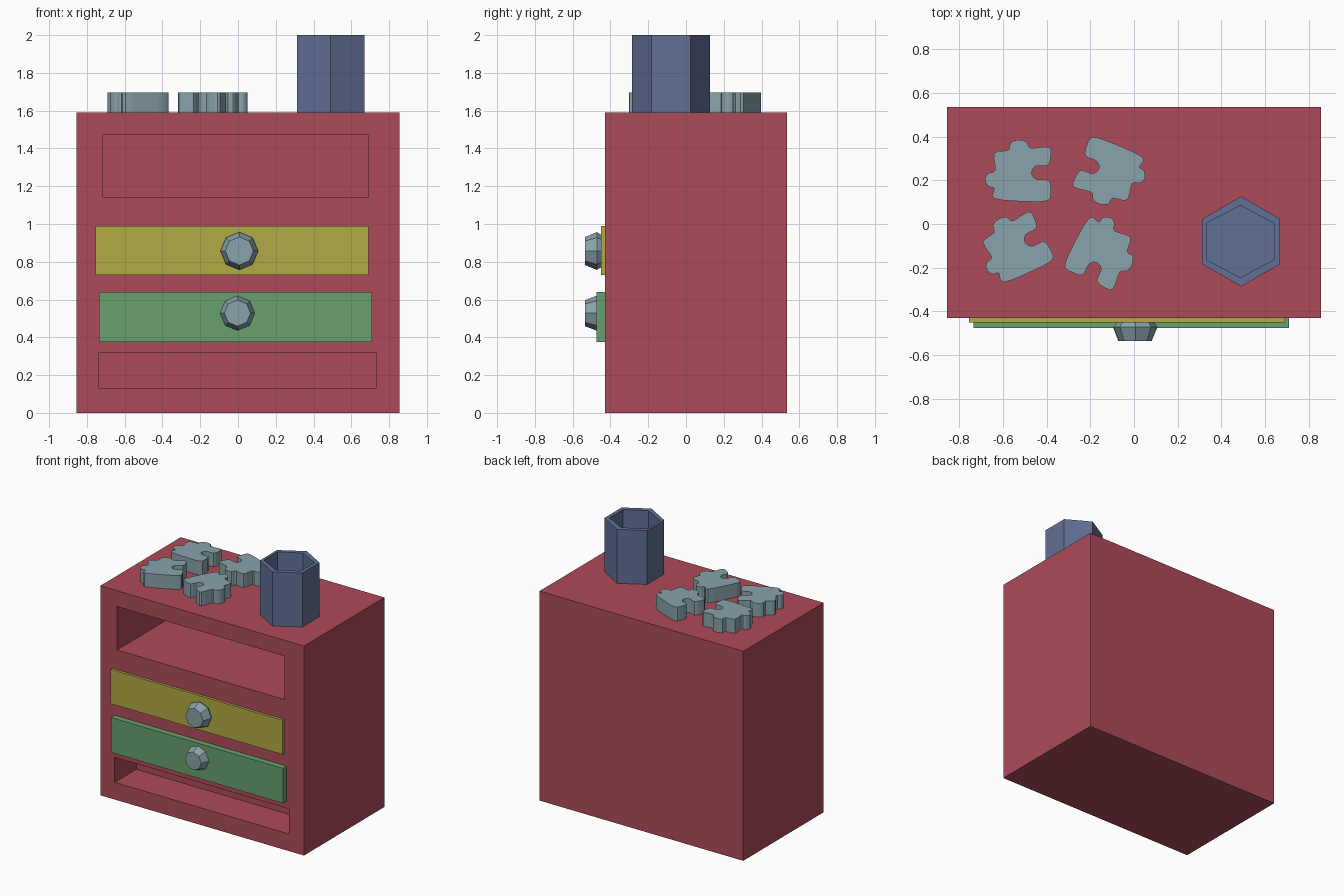
import bpy, bmesh
from math import radians, pi, cos, sin
from mathutils import Matrix, Vector

if "Cube" in bpy.data.objects:
    bpy.data.objects.remove(bpy.data.objects["Cube"])


def material(name, rgb):
    m = bpy.data.materials.new(name)
    m.diffuse_color = (*rgb, 1)
    m.use_nodes = True
    m.node_tree.nodes["Principled BSDF"].inputs["Base Color"].default_value = m.diffuse_color
    return m


RED = material("red", (0.42, 0.07, 0.10))
YELLOW = material("yellow", (0.45, 0.40, 0.06))
GREEN = material("green", (0.14, 0.35, 0.15))
BLUE = material("blue", (0.12, 0.16, 0.30))
PALE = material("pale_blue", (0.25, 0.37, 0.41))


def make_object(name, bm, mat):
    bmesh.ops.recalc_face_normals(bm, faces=bm.faces)
    me = bpy.data.meshes.new(name)
    bm.to_mesh(me)
    bm.free()
    me.materials.append(mat)
    ob = bpy.data.objects.new(name, me)
    bpy.context.collection.objects.link(ob)
    return ob


def box(name, lo, hi, mat):
    bm = bmesh.new()
    bmesh.ops.create_cube(bm, size=1)
    lo, hi = Vector(lo), Vector(hi)
    bmesh.ops.scale(bm, vec=hi - lo, verts=bm.verts)
    bmesh.ops.translate(bm, vec=(lo + hi) / 2, verts=bm.verts)
    return make_object(name, bm, mat)


def loft(name, rings, mat):
    """Closed solid through successive rings of equal point count."""
    bm = bmesh.new()
    rows = [[bm.verts.new(p) for p in ring] for ring in rings]
    n = len(rows[0])
    for a, b in zip(rows, rows[1:]):
        for i in range(n):
            j = (i + 1) % n
            bm.faces.new((a[i], a[j], b[j], b[i]))
    bm.faces.new(rows[0][::-1])
    bm.faces.new(rows[-1])
    return make_object(name, bm, mat)


# Cabinet with two open compartments
cabinet = box("cabinet", (-0.855, -0.43, 0), (0.855, 0.535, 1.59), RED)
FRONT = -0.43
for x0, x1, z0, z1, depth in ((-0.715, 0.69, 1.14, 1.47, 0.80),
                              (-0.735, 0.73, 0.13, 0.32, 0.26)):
    cutter = box("compartment_cutter", (x0, FRONT - 0.1, z0),
                 (x1, FRONT + depth, z1), RED)
    cutter.hide_render = True
    mod = cabinet.modifiers.new("compartment", "BOOLEAN")
    mod.operation, mod.solver, mod.object = "DIFFERENCE", "EXACT", cutter
    bpy.context.view_layer.objects.active = cabinet
    bpy.ops.object.modifier_apply(modifier=mod.name)
    bpy.data.objects.remove(cutter)

# Drawer fronts
box("upper_drawer", (-0.755, -0.45, 0.73), (0.69, -0.40, 0.99), YELLOW)
box("lower_drawer", (-0.735, -0.475, 0.375), (0.71, -0.40, 0.64), GREEN)


# Eight-sided faceted knobs
def knob(name, x, z, r):
    profile = ((-0.44, 0.80), (-0.472, 1.0), (-0.535, 0.74))
    rings = [[(x + r * s * cos(i * pi / 4), y, z + r * s * sin(i * pi / 4))
              for i in range(8)] for y, s in profile]
    loft(name, rings, PALE)


knob("upper_knob", 0.007, 0.857, 0.10)
knob("lower_knob", -0.003, 0.528, 0.093)


# Hollow hexagonal cup
def hexagon(cx, rx, ry, z):
    return [(cx + rx * cos(pi / 6 + i * pi / 3),
             -0.08 + ry * sin(pi / 6 + i * pi / 3), z) for i in range(6)]


loft("hexagonal_cup", [hexagon(0.49, 0.206, 0.206, 1.59),
                       hexagon(0.49, 0.206, 0.206, 2.0),
                       hexagon(0.486, 0.179, 0.165, 2.0),
                       hexagon(0.486, 0.179, 0.165, 1.63)], BLUE)

# Jigsaw outline: flat bottom, socket on the right, tabs on top and left
OUTLINE = [Vector(p) for p in (
    (-66, -25), (-42, -24), (-4, -28), (17, -27), (20, -18), (18, -7),
    (6, -6), (1, 0), (5, 7), (17, 8), (20, 17), (18, 26), (0, 25), (-4, 31),
    (-12, 33), (-20, 30), (-22, 23), (-36, 20), (-35, 3), (-42, 0),
    (-45, -6), (-42, -13), (-36, -15), (-36, -25))[2:-1]]
OUTLINE = [Vector((-36, -25))] + OUTLINE


def smooth(points):
    """Catmull-Rom curve with three steps per span."""
    n, out = len(points), []
    for i in range(n):
        a, b, c, d = (points[(i + k) % n] for k in (-1, 0, 1, 2))
        for t in (0, 1 / 3, 2 / 3):
            out.append((2 * b + (c - a) * t + (2 * a - 5 * b + 4 * c - d) * t**2
                        + (3 * b - a - 3 * c + d) * t**3) / 2)
    return out


# Four rotated copies of the jigsaw piece, each centred on its extents
for i, (cx, cy, angle) in enumerate(((-0.53, 0.243, 0), (-0.115, 0.243, 160),
                                     (-0.53, -0.105, 27), (-0.16, -0.135, 245))):
    turn = Matrix.Rotation(radians(angle), 2)
    pts = [turn @ p / 216 for p in smooth(OUTLINE)]
    xs, ys = [p.x for p in pts], [p.y for p in pts]
    shift = Vector((cx - (min(xs) + max(xs)) / 2, cy - (min(ys) + max(ys)) / 2))
    loft(f"puzzle_piece_{i + 1}",
         [[(*(p + shift), z) for p in pts] for z in (1.59, 1.695)], PALE)
